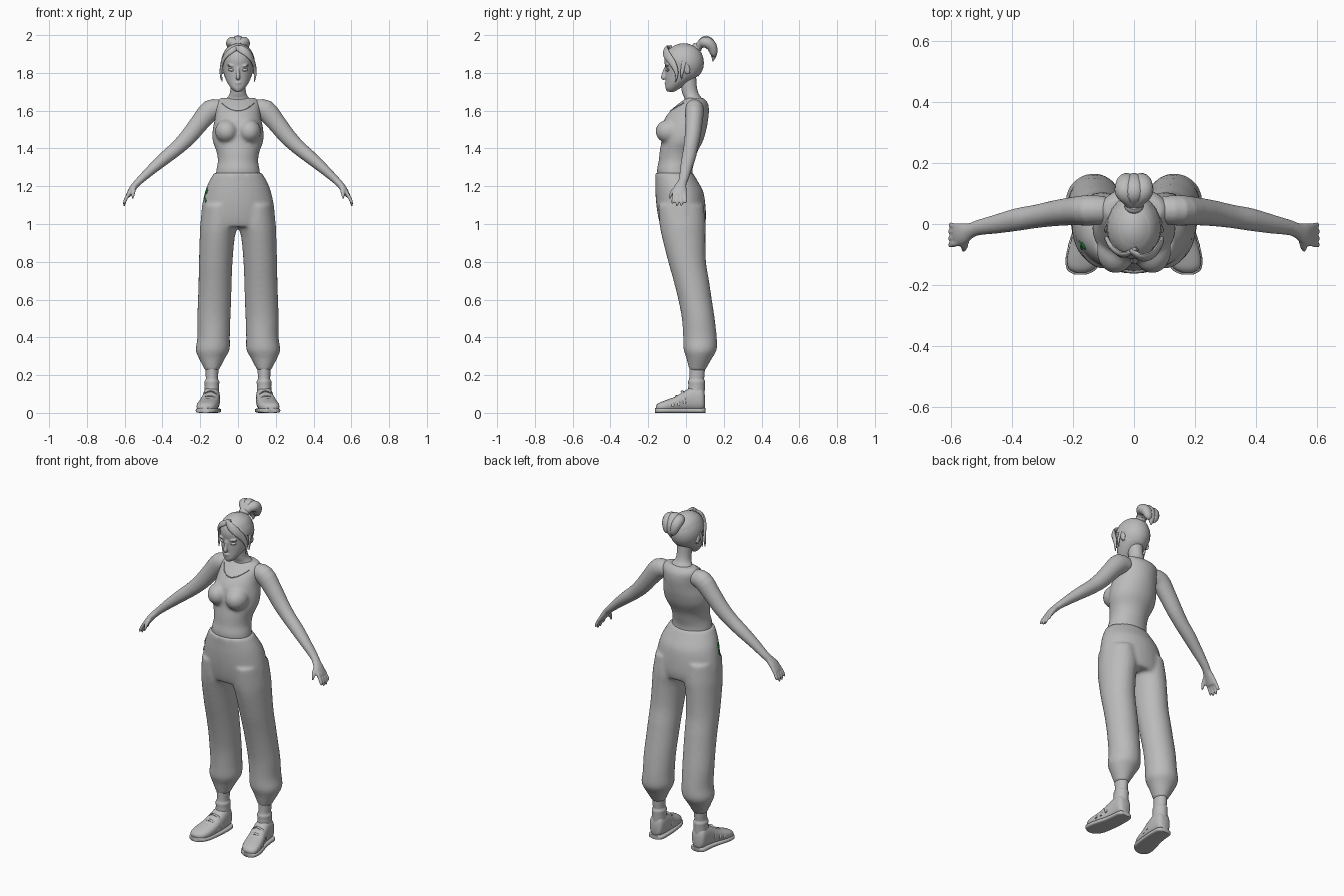
import bpy, bmesh, math
from mathutils import Vector, Matrix
from mathutils.bvhtree import BVHTree


def material(name, rgb):
    m = bpy.data.materials.new(name)
    m.diffuse_color = (*rgb, 1)
    return m


GREY = material("soft_grey", (0.5, 0.5, 0.5))
GREEN = material("leaf_green", (0.02, 0.25, 0.05))


def spline(rows, steps):
    """Catmull-Rom through rows of numbers."""
    out = []
    for i in range(len(rows) - 1):
        p0, p1, p2 = rows[max(i - 1, 0)], rows[i], rows[i + 1]
        p3 = rows[min(i + 2, len(rows) - 1)]
        for s in range(steps):
            t = s / steps
            out.append([0.5 * (2 * b + (c - a) * t + (2 * a - 5 * b + 4 * c - d) * t * t
                        + (3 * b - a - 3 * c + d) * t ** 3) for a, b, c, d in zip(p0, p1, p2, p3)])
    return out + [list(rows[-1])]


def loft(bm, rows, ref=(1, 0, 0), axis=None, n=24, steps=3, p=1.0):
    """Skin elliptical rings; a row is x, y, z, radius along ref, other radius."""
    rows = spline(rows, steps)
    ref, rings = Vector(ref), []
    for i, (x, y, z, a, b) in enumerate(rows):
        lo, hi = rows[max(i - 1, 0)], rows[min(i + 1, len(rows) - 1)]
        t = Vector(axis) if axis else (Vector(hi[:3]) - Vector(lo[:3])).normalized()
        u = (ref - t * ref.dot(t)).normalized()
        v = t.cross(u)
        ring = []
        for k in range(n):
            c, s = math.cos(2 * math.pi * k / n), math.sin(2 * math.pi * k / n)
            c, s = math.copysign(abs(c) ** p, c), math.copysign(abs(s) ** p, s)
            ring.append(bm.verts.new(Vector((x, y, z)) + u * c * max(a, .001) + v * s * max(b, .001)))
        rings.append(ring)
    for r, q in zip(rings, rings[1:]):
        for k in range(n):
            bm.faces.new((r[k], r[(k + 1) % n], q[(k + 1) % n], q[k]))
    bm.faces.new(rings[0][::-1])
    bm.faces.new(rings[-1])


def upright(bm, rows, **kw):
    loft(bm, rows, axis=(0, 0, 1), **kw)


def ball(bm, loc, size, rot=None):
    m = Matrix.Translation(loc) @ (rot or Matrix()) @ Matrix.Diagonal((*size, 1))
    bmesh.ops.create_uvsphere(bm, u_segments=20, v_segments=12, radius=1, matrix=m)


def finish(bm, name, mat=GREY, mirror=False, voxel=0, smooth=4):
    if mirror:
        dup = bmesh.ops.duplicate(bm, geom=bm.verts[:] + bm.edges[:] + bm.faces[:])["geom"]
        for v in [g for g in dup if isinstance(g, bmesh.types.BMVert)]:
            v.co.x *= -1
    bmesh.ops.recalc_face_normals(bm, faces=bm.faces[:])
    me = bpy.data.meshes.new(name)
    bm.to_mesh(me)
    bm.free()
    me.materials.append(mat)
    ob = bpy.data.objects.new(name, me)
    bpy.context.collection.objects.link(ob)
    bpy.ops.object.select_all(action='DESELECT')
    ob.select_set(True)
    bpy.context.view_layer.objects.active = ob
    bpy.ops.object.shade_smooth_by_angle(angle=math.radians(50))
    if voxel:
        r = ob.modifiers.new("blend", 'REMESH')
        r.mode, r.voxel_size, r.use_smooth_shade = 'VOXEL', voxel, True
        s = ob.modifiers.new("soften", 'SMOOTH')
        s.factor, s.iterations = 0.5, smooth
    return ob


def surface(ob):
    return BVHTree.FromObject(ob, bpy.context.evaluated_depsgraph_get())


# Tank top torso with bust
bm = bmesh.new()
upright(bm, [(0, -.05, 1.21, .12, .09), (0, -.06, 1.28, .116, .094), (0, -.05, 1.33, .107, .095),
             (0, -.04, 1.38, .113, .1), (0, -.02, 1.44, .134, .11), (0, -.008, 1.5, .134, .116),
             (0, 0, 1.55, .124, .117), (0, .02, 1.6, .118, .102), (0, .04, 1.64, .116, .076),
             (0, .048, 1.667, .095, .045)], n=32)
for s in (-1, 1):
    ball(bm, (s * .06, -.088, 1.49), (.062, .074, .064))
torso = finish(bm, "tank_top", voxel=.009, smooth=5)

# Neckline trim laid on the top
tree, pts = surface(torso), []
for i in range(-8, 9):
    hit = tree.ray_cast(Vector((i * .0105, -.4, 1.6 + .04 * (i / 8) ** 2)), Vector((0, 1, 0)))[0]
    if hit:
        pts.append((*hit, .003, .003))
bm = bmesh.new()
loft(bm, pts, ref=(0, 1, 0), n=6, steps=1)
finish(bm, "neckline_trim")

# Loose trousers: hips and two gathered legs blended together
bm = bmesh.new()
upright(bm, [(0, -.0625, 1.27, .128, .1), (0, -.048, 1.22, .156, .114), (0, -.035, 1.17, .175, .127),
             (0, -.027, 1.1, .19, .13), (0, -.02, 1.03, .197, .126), (0, -.018, .985, .195, .115)], n=32)
for s in (-1, 1):
    upright(bm, [(s * x, y, z, a, b) for x, y, z, a, b in (
        (.1, -.027, 1.1, .085, .12), (.1, -.018, 1, .1, .122), (.11, -.012, .93, .093, .115),
        (.118, .006, .8, .089, .1), (.121, .028, .7, .088, .094), (.124, .048, .6, .088, .089),
        (.128, .065, .5, .088, .087), (.129, .074, .4, .086, .089), (.134, .075, .335, .09, .088),
        (.138, .07, .29, .07, .068), (.138, .062, .24, .044, .048), (.138, .06, .222, .036, .042))], n=28)
trousers = finish(bm, "trousers", voxel=.01, smooth=5)

# Green leaf patch on one hip
tree = surface(trousers)
bm = bmesh.new()
for x, z, w, h, turn in ((-.165, 1.175, .012, .019, -.4), (-.172, 1.125, .008, .013, .5),
                         (-.185, 1.132, .008, .012, -.7), (-.175, 1.148, .003, .02, -.3)):
    pos, nor = tree.ray_cast(Vector((x, -.4, z)), Vector((0, 1, 0)))[:2]
    if pos:
        rot = nor.to_track_quat('Z', 'Y').to_matrix().to_4x4() @ Matrix.Rotation(turn, 4, 'Z')
        ball(bm, pos, (w, h, .004), rot)
finish(bm, "leaf_patch", GREEN)

# Arms with hands
bm = bmesh.new()
Y = (0, 1, 0)
loft(bm, [(.09, .045, 1.612, .045, .045), (.145, .045, 1.602, .05, .056), (.2, .042, 1.54, .046, .05),
          (.26, .035, 1.465, .042, .045), (.32, .025, 1.405, .038, .039), (.38, .015, 1.355, .037, .035),
          (.45, 0, 1.295, .031, .028), (.51, -.012, 1.24, .025, .021), (.535, -.022, 1.215, .025, .019),
          (.56, -.032, 1.185, .036, .017), (.582, -.036, 1.15, .037, .013)], ref=Y)
for i in range(4):
    y, tip = -.066 + i * .02, 1.1 + (.012, 0, 0, .016)[i]
    loft(bm, [(.572, y * .95, 1.168, .01, .01), (.59, y, 1.14, .0098, .0095),
              (.6, y * 1.1 + .004, 1.118, .009, .0085), (.602, y * 1.15 + .005, tip, .007, .006),
              (.602, y * 1.15 + .005, tip - .006, .002, .002)], ref=Y, n=10)
loft(bm, [(.548, -.04, 1.2, .013, .012), (.553, -.066, 1.178, .012, .011),
          (.556, -.08, 1.155, .01, .009), (.558, -.088, 1.132, .004, .004)], n=10)
finish(bm, "arms", mirror=True, voxel=.005, smooth=3)

# Neck
bm = bmesh.new()
upright(bm, [(0, .045, 1.635, .085, .055), (0, .038, 1.665, .06, .047), (0, .024, 1.69, .044, .043),
             (0, .015, 1.73, .04, .042), (0, .008, 1.8, .042, .045)])
finish(bm, "neck")

# Head with brow, nose, lips and ears
bm = bmesh.new()
upright(bm, [(0, -.078, 1.7, .016, .016), (0, -.07, 1.718, .036, .038), (0, -.046, 1.75, .058, .062),
             (0, -.02, 1.79, .074, .089), (0, -.012, 1.83, .081, .098), (0, -.012, 1.87, .084, .103),
             (0, -.012, 1.91, .075, .092), (0, -.01, 1.94, .05, .06), (0, -.01, 1.95, .015, .02)], n=28)
loft(bm, [(0, -.107, 1.828, .008, .008), (0, -.115, 1.8, .009, .011),
          (0, -.121, 1.776, .013, .012), (0, -.115, 1.765, .008, .006)], n=12)
ball(bm, (0, -.105, 1.747), (.018, .01, .005))
ball(bm, (0, -.103, 1.738), (.015, .01, .005))
ball(bm, (0, -.092, 1.712), (.018, .014, .012))
for s in (-1, 1):
    ball(bm, (s * .036, -.1, 1.838), (.024, .012, .006), Matrix.Rotation(s * -.15, 4, 'Y'))
    ball(bm, (s * .084, .005, 1.82), (.009, .017, .03), Matrix.Rotation(.25, 4, 'X'))
finish(bm, "head", voxel=.0045, smooth=3)

# Eyes
bm = bmesh.new()
for s in (-1, 1):
    ball(bm, (s * .035, -.096, 1.816), (.018, .012, .008), Matrix.Rotation(s * -.12, 4, 'Y'))
finish(bm, "eyes")

# Hair cap, trimmed along a sloping hairline
bm = bmesh.new()
ball(bm, (0, -.012, 1.853), (.09, .107, .104))
bmesh.ops.bisect_plane(bm, geom=bm.verts[:] + bm.edges[:] + bm.faces[:], plane_co=(0, 0, 1.83),
                       plane_no=(0, .75, 1), clear_inner=True)
bmesh.ops.holes_fill(bm, edges=[e for e in bm.edges if e.is_boundary])
finish(bm, "hair_cap")

# Swept fringe and loose side locks
bm = bmesh.new()
loft(bm, [(-.015, -.085, 1.935, .012, .008), (.025, -.108, 1.922, .022, .01), (.06, -.1, 1.893, .022, .01),
          (.083, -.07, 1.85, .018, .009), (.091, -.05, 1.8, .01, .008), (.086, -.055, 1.752, .002, .002)],
     ref=(0, .4, 1), n=12, steps=4)
loft(bm, [(.01, -.08, 1.938, .01, .007), (-.035, -.1, 1.918, .016, .008), (-.072, -.077, 1.88, .014, .008),
          (-.088, -.05, 1.83, .009, .007), (-.09, -.05, 1.79, .007, .006), (-.084, -.06, 1.755, .002, .002)],
     ref=(0, .4, 1), n=12, steps=4)
for s in (-1, 1):
    loft(bm, [(s * .085, -.01, 1.86, .012, .006), (s * .092, -.02, 1.81, .009, .006),
              (s * .09, -.025, 1.765, .002, .002)], ref=Y, n=10)
finish(bm, "fringe")

# High ponytail in overlapping strands, with a tie
bm = bmesh.new()
for s, drop in ((-1, .015), (0, 0), (1, .025)):
    loft(bm, [(s * .005, .05, 1.92, .018, .018), (s * .012, .076, 1.95, .024, .022),
              (s * .028, .106, 1.968 - abs(s) * .006, .034, .03), (s * .027, .136, 1.94, .031, .028),
              (s * .018, .147, 1.9, .022, .018), (s * .012, .142, 1.86 + drop, .002, .002)], n=14, steps=4)
finish(bm, "ponytail")
bm = bmesh.new()
loft(bm, [(0, .05, 1.926, .024, .022), (0, .058, 1.935, .031, .028), (0, .066, 1.944, .026, .024)])
finish(bm, "hair_tie")

# Ankles with a sock cuff
bm = bmesh.new()
upright(bm, [(.138, .06, .26, .036, .042), (.138, .058, .2, .033, .04), (.138, .056, .178, .033, .04),
             (.138, .056, .165, .039, .045), (.138, .056, .14, .038, .044), (.139, .052, .08, .04, .046)])
finish(bm, "ankles", mirror=True)

# Shoes: upper, sole and instep straps
FOOT = [(.14, .1, .06, .02, .035), (.14, .086, .073, .04, .06), (.14, .04, .075, .045, .065),
        (.145, -.01, .062, .048, .053), (.155, -.06, .046, .053, .038), (.165, -.11, .036, .054, .03),
        (.172, -.145, .03, .042, .022), (.175, -.16, .025, .016, .012)]
bm = bmesh.new()
loft(bm, FOOT, axis=(0, -1, 0), p=.8)
finish(bm, "shoe_uppers", mirror=True)
bm = bmesh.new()
loft(bm, [(x, y * 1.03, .0125, a + .005, .0125) for x, y, z, a, b in FOOT], axis=(0, -1, 0), p=.5)
finish(bm, "shoe_soles", mirror=True)
bm = bmesh.new()
for x, y, z, w, h in ((.146, -.02, .05, .047, .065), (.152, -.05, .04, .05, .05), (.16, -.08, .035, .052, .038)):
    arc = [math.pi * k / 10 for k in range(11)]
    loft(bm, [(x + w * math.cos(t), y + .012 * (1 - math.sin(t)), z + h * math.sin(t) ** .8 if 0 < t < 3.14 else z,
               .008, .004) for t in arc], ref=Y, n=8, steps=1)
finish(bm, "shoe_straps", mirror=True)
